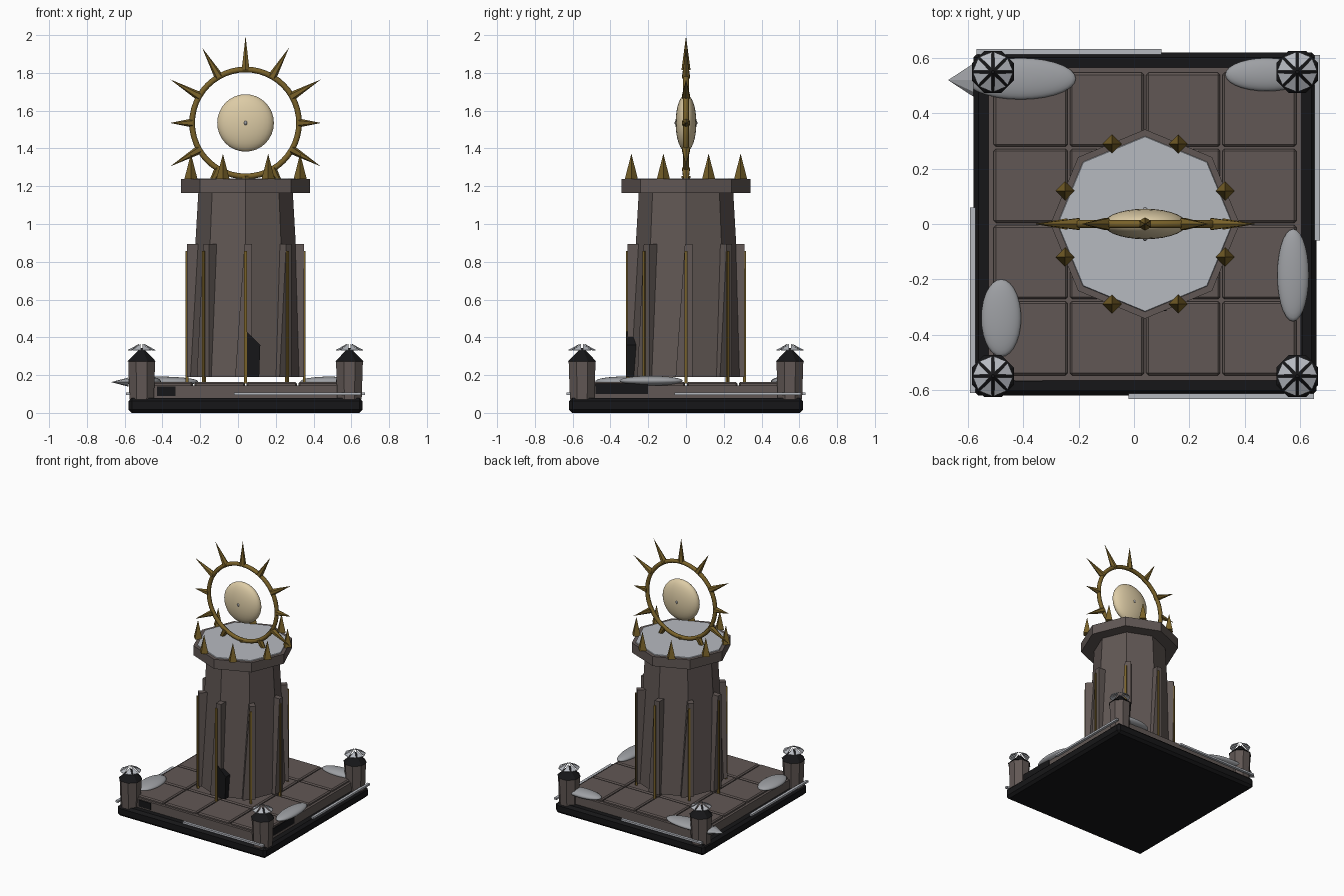
import bpy, bmesh
from math import cos, sin, pi, radians
from mathutils import Matrix, Vector

old = bpy.data.objects.get("Cube")
if old:
    bpy.data.objects.remove(old, do_unlink=True)

CX = 0.04  # tower axis


def material(name, r, g, b):
    m = bpy.data.materials.new(name)
    m.use_nodes = True
    m.diffuse_color = (r, g, b, 1)
    bsdf = next(n for n in m.node_tree.nodes if n.type == 'BSDF_PRINCIPLED')
    bsdf.inputs["Base Color"].default_value = (r, g, b, 1)
    return m


STONE = material("brown stone", 0.12, 0.097, 0.09)
DARK = material("black stone", 0.008, 0.008, 0.009)
GOLD = material("old gold", 0.19, 0.12, 0.022)
CREAM = material("pale cream", 0.72, 0.6, 0.38)
SNOW = material("snow", 0.47, 0.49, 0.53)
ICE = material("grey ice", 0.34, 0.35, 0.37)


def finish(name, bm, mat, smooth=False, bevel=0):
    bmesh.ops.recalc_face_normals(bm, faces=bm.faces)
    me = bpy.data.meshes.new(name)
    bm.to_mesh(me)
    bm.free()
    me.materials.append(mat)
    ob = bpy.data.objects.new(name, me)
    bpy.context.collection.objects.link(ob)
    if smooth:
        for p in me.polygons:
            p.use_smooth = True
    if bevel:
        mod = ob.modifiers.new("bevel", 'BEVEL')
        mod.width = bevel
        mod.segments = 1
    return ob


def box(name, lo, hi, mat, bevel=0):
    bm = bmesh.new()
    lo, hi = Vector(lo), Vector(hi)
    m = Matrix.Translation((lo + hi) / 2) @ Matrix.Diagonal((hi - lo).to_4d())
    bmesh.ops.create_cube(bm, size=1, matrix=m)
    return finish(name, bm, mat, bevel=bevel)


def cone(name, base, r1, r2, depth, sides, mat, turn=0, axis=(0, 0, 1)):
    """Tapered prism rising from base along axis."""
    bm = bmesh.new()
    m = (Matrix.Translation(base) @ Vector(axis).to_track_quat('Z', 'Y').to_matrix().to_4x4()
         @ Matrix.Rotation(turn, 4, 'Z') @ Matrix.Translation((0, 0, depth / 2)))
    bmesh.ops.create_cone(bm, cap_ends=True, segments=sides, radius1=r1,
                          radius2=r2, depth=depth, matrix=m)
    return finish(name, bm, mat)


def blob(name, centre, size, mat):
    bm = bmesh.new()
    m = Matrix.Translation(centre) @ Matrix.Diagonal((*size, 1))
    bmesh.ops.create_uvsphere(bm, u_segments=28, v_segments=16, radius=1, matrix=m)
    return finish(name, bm, mat, smooth=True)


def prism(name, outline, offset, mat, matrix=Matrix()):
    """Extrude a flat outline of 3D points along offset."""
    bm = bmesh.new()
    face = bm.faces.new([bm.verts.new(p) for p in outline])
    new = bmesh.ops.extrude_face_region(bm, geom=[face])["geom"]
    bmesh.ops.translate(bm, vec=offset, verts=[v for v in new if isinstance(v, bmesh.types.BMVert)])
    bm.transform(matrix)
    return finish(name, bm, mat)


def around(angle):
    return Matrix.Translation((CX, 0, 0)) @ Matrix.Rotation(angle, 4, 'Z')


# Plinth, slab and paving
box("plinth", (CX - 0.62, -0.62, 0), (CX + 0.62, 0.62, 0.08), DARK, 0.018)
box("slab", (CX - 0.565, -0.565, 0.075), (CX + 0.565, 0.565, 0.145), STONE)
for i in range(4):
    for j in range(4):
        x, y = CX - 0.551 + i * 0.2755, -0.551 + j * 0.2755
        box("paving_tile", (x + 0.004, y + 0.004, 0.135), (x + 0.2715, y + 0.2715, 0.163), STONE, 0.008)

# Icy ledge strip and dark stain on each side
for k in range(4):
    strip = box("ledge_ice", (-0.06, -0.632, 0.094), (0.61, -0.612, 0.108), SNOW)
    strip.matrix_world = around(k * pi / 2)
box("front_stain", (-0.43, -0.57, 0.09), (-0.33, -0.562, 0.14), DARK)
box("side_stain", (CX + 0.562, -0.48, 0.1), (CX + 0.57, -0.2, 0.155), DARK)

# Corner posts with a dark roof and a crown of snow petals
for sx in (-1, 1):
    for sy in (-1, 1):
        px, py = CX + sx * 0.55, sy * 0.55
        cone("corner_post", (px, py, 0.07), 0.07, 0.077, 0.205, 8, STONE, pi / 8)
        cone("post_roof", (px, py, 0.272), 0.082, 0.006, 0.072, 8, DARK, pi / 8)
        for k in range(8):
            rot = Matrix.Translation((px, py, 0)) @ Matrix.Rotation((k + 0.5) * pi / 4, 4, 'Z')
            prism("snow_petal", [(0.014, 0, 0.366), (0.045, 0.013, 0.347), (0.068, 0.024, 0.334),
                                 (0.068, -0.024, 0.334), (0.045, -0.013, 0.347)],
                  (0, 0, -0.004), SNOW, rot)

# Tower shaft, cap and snowy top
cone("tower_shaft", (CX, 0, 0.19), 0.306, 0.25, 0.98, 8, STONE)
cone("tower_cap", (CX, 0, 1.165), 0.342, 0.342, 0.072, 8, STONE)
cone("cap_snow", (CX, 0, 1.236), 0.318, 0.315, 0.006, 8, SNOW)

# Leaning buttresses, gold rods and cap spikes
for k in range(8):
    a = k * pi / 4
    prism("buttress", [(0.225, -0.055, 0.19), (0.225, 0.035, 0.19),
                       (0.225, 0.035, 0.893), (0.225, -0.006, 0.893)],
          (0.085, 0, 0), STONE, around(a))
    rod = box("gold_rod", (0.303, -0.007, 0.155), (0.318, 0.007, 0.857), GOLD)
    rod.matrix_world = around(a)
    b = a + pi / 8
    cone("cap_spike", (CX + 0.313 * cos(b), 0.313 * sin(b), 1.237), 0.035, 0, 0.135, 4, GOLD)

# Doorway with a sloping head
prism("doorway", [(0.047, -0.314, 0.19), (0.112, -0.314, 0.19),
                  (0.118, -0.314, 0.36), (0.047, -0.314, 0.43)], (0, 0.1, 0), DARK)

# Sun ring with rays, standing upright on the cap
SUN = Vector((CX, 0, 1.535))
bpy.ops.mesh.primitive_torus_add(location=SUN, rotation=(pi / 2, 0, 0), major_segments=48,
                                 minor_segments=8, major_radius=0.283, minor_radius=0.015)
ring = bpy.context.object
ring.name = "sun_ring"
ring.data.materials.append(GOLD)
bpy.ops.object.shade_smooth_by_angle(angle=radians(50))
for k in range(12):
    d = Vector((cos(k * pi / 6), 0, sin(k * pi / 6)))
    tip = 0.4 if k % 6 == 0 else 0.46
    cone("sun_ray", SUN + d * 0.28, 0.024, 0, tip - 0.28, 6, GOLD, 0, d)

# Pale disc with a small jewel through its middle
blob("sun_disc", SUN, (0.15, 0.055, 0.152), CREAM)
blob("sun_jewel", SUN, (0.018, 0.062, 0.024), ICE)

# Snow drifts on the paving
blob("drift_back_right", (-0.41, 0.525, 0.166), (0.2, 0.075, 0.026), ICE)
cone("drift_point", (-0.58, 0.52, 0.163), 0.06, 0, 0.092, 8, ICE, 0, (-1, 0, 0)).scale = (1, 1, 1)
bpy.data.objects["drift_point"].matrix_world = (Matrix.Translation((0, 0, 0.163))
    @ Matrix.Diagonal((1, 1, 0.4, 1)) @ Matrix.Translation((0, 0, -0.163)))
blob("drift_back_left", (0.48, 0.54, 0.166), (0.15, 0.06, 0.026), ICE)
blob("drift_front_right", (-0.48, -0.34, 0.166), (0.072, 0.14, 0.026), ICE)
blob("drift_front_left", (0.575, -0.185, 0.17), (0.057, 0.167, 0.026), ICE)
